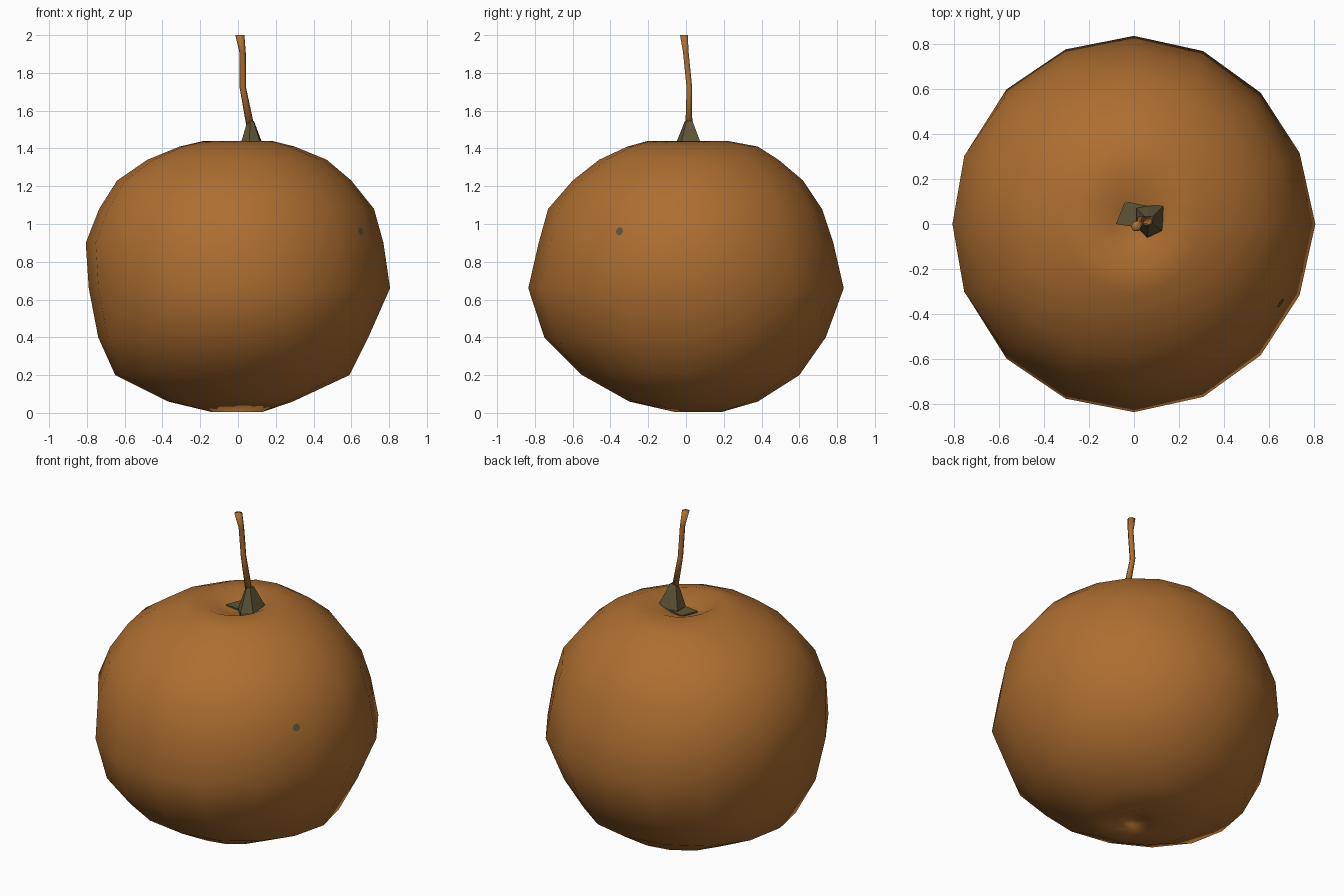
import bpy, bmesh, math
from mathutils import Vector

if "Cube" in bpy.data.objects:
    bpy.data.objects.remove(bpy.data.objects["Cube"])


def material(name, col):
    m = bpy.data.materials.new(name)
    m.diffuse_color = (*col, 1)
    m.use_nodes = True
    m.node_tree.nodes["Principled BSDF"].inputs["Base Color"].default_value = m.diffuse_color
    return m


skin = material("orange brown skin", (0.42, 0.155, 0.03))
dark = material("dark olive", (0.115, 0.09, 0.038))


def add_object(name, bm, mat, smooth):
    bmesh.ops.recalc_face_normals(bm, faces=bm.faces)
    me = bpy.data.meshes.new(name)
    bm.to_mesh(me)
    bm.free()
    me.materials.append(mat)
    for p in me.polygons:
        p.use_smooth = smooth
    ob = bpy.data.objects.new(name, me)
    bpy.context.collection.objects.link(ob)
    return ob


def loft(rings, bm, cap_start=None, cap_end=None):
    """Skin a list of equal-length point loops; caps are centre points."""
    loops = [[bm.verts.new(p) for p in r] for r in rings]
    n = len(loops[0])
    for a, b in zip(loops, loops[1:]):
        for i in range(n):
            bm.faces.new((a[i], a[(i + 1) % n], b[(i + 1) % n], b[i]))
    for loop, c in ((loops[0], cap_start), (loops[-1], cap_end)):
        if c is not None:
            v = bm.verts.new(c)
            for i in range(n):
                bm.faces.new((loop[i], loop[(i + 1) % n], v))


# fruit body: reach to right, back, left, front at each height
profile = [
    (0.035, .06, .06, .06, .06),
    (0.005, .13, .19, .14, .06),
    (0.06, .29, .38, .37, .30),
    (0.20, .59, .60, .65, .55),
    (0.40, .69, .74, .74, .75),
    (0.66, .805, .835, .79, .835),
    (0.90, .77, .78, .806, .78),
    (1.08, .72, .72, .735, .73),
    (1.23, .60, .62, .64, .60),
    (1.34, .47, .49, .48, .46),
    (1.41, .30, .38, .31, .31),
    (1.44, .18, .22, .18, .20),
    (1.39, .09, .09, .09, .08),
]
# shift the low ring so the back keeps the flat bottom seen from the side
SIDES = 16
rings = []
for z, xr, yb, xl, yf in profile:
    ring = []
    for i in range(SIDES):
        a = 2 * math.pi * i / SIDES
        c, s = math.cos(a), math.sin(a)
        rx, ry = (xr if c > 0 else xl), (yb if s > 0 else yf)
        # left diagonals bulge slightly, right ones are slightly flatter
        f = 1 - 0.018 * c * abs(math.sin(2 * a))
        ring.append((rx * c * f, ry * s * f, z))
    rings.append(ring)
bm = bmesh.new()
loft(rings, bm, (0, 0, 0.05), (0.03, 0.02, 1.38))
body = add_object("fruit_body", bm, skin, True)

# calyx: faceted cone around the foot of the stem
base = [(0.135, 0.085), (0.06, 0.08), (0.01, 0.07), (0.01, -0.01), (0.06, -0.06), (0.125, -0.03)]
tip = Vector((0.065, 0.015))
rings = [[(x, y, 1.385) for x, y in base],
         [(x, y, 1.41) for x, y in base],
         [(*(tip + (Vector(p) - tip) * 0.28), 1.545) for p in base]]
bm = bmesh.new()
loft(rings, bm, (0.06, 0.02, 1.385), (0.065, 0.015, 1.55))
add_object("calyx_cone", bm, dark, False)

# calyx: flat flap lying in the hollow
flap = [(0.06, 0.08), (-0.04, 0.10), (-0.08, 0.0), (0.05, -0.02)]
bm = bmesh.new()
loft([[(x, y, z) for x, y in flap] for z in (1.393, 1.402)], bm, (0, .04, 1.393), (0, .04, 1.402))
add_object("calyx_flap", bm, dark, False)

# stem: thin bent tube, flared at the tip
path = [(0.065, 0.015, 1.52, .021), (0.026, 0.018, 1.72, .017),
        (0.024, -0.001, 1.91, .017), (0.010, -0.011, 2.0, .024)]
rings = [[(x + r * math.cos(k * math.pi / 3), y + r * math.sin(k * math.pi / 3), z)
          for k in range(6)] for x, y, z, r in path]
bm = bmesh.new()
loft(rings, bm, path[0][:3], path[-1][:3])
add_object("stem", bm, skin, True)

# small dark blemish on the right side, laid on the skin
hit, loc, nor, _ = body.ray_cast(Vector((2, -0.35, 0.96)), Vector((-1, 0, 0)))
if hit:
    bm = bmesh.new()
    bmesh.ops.create_circle(bm, cap_ends=True, segments=8, radius=0.023)
    spot = add_object("blemish_spot", bm, dark, False)
    spot.rotation_euler = nor.to_track_quat('Z', 'Y').to_euler()
    spot.location = loc + nor * 0.004
